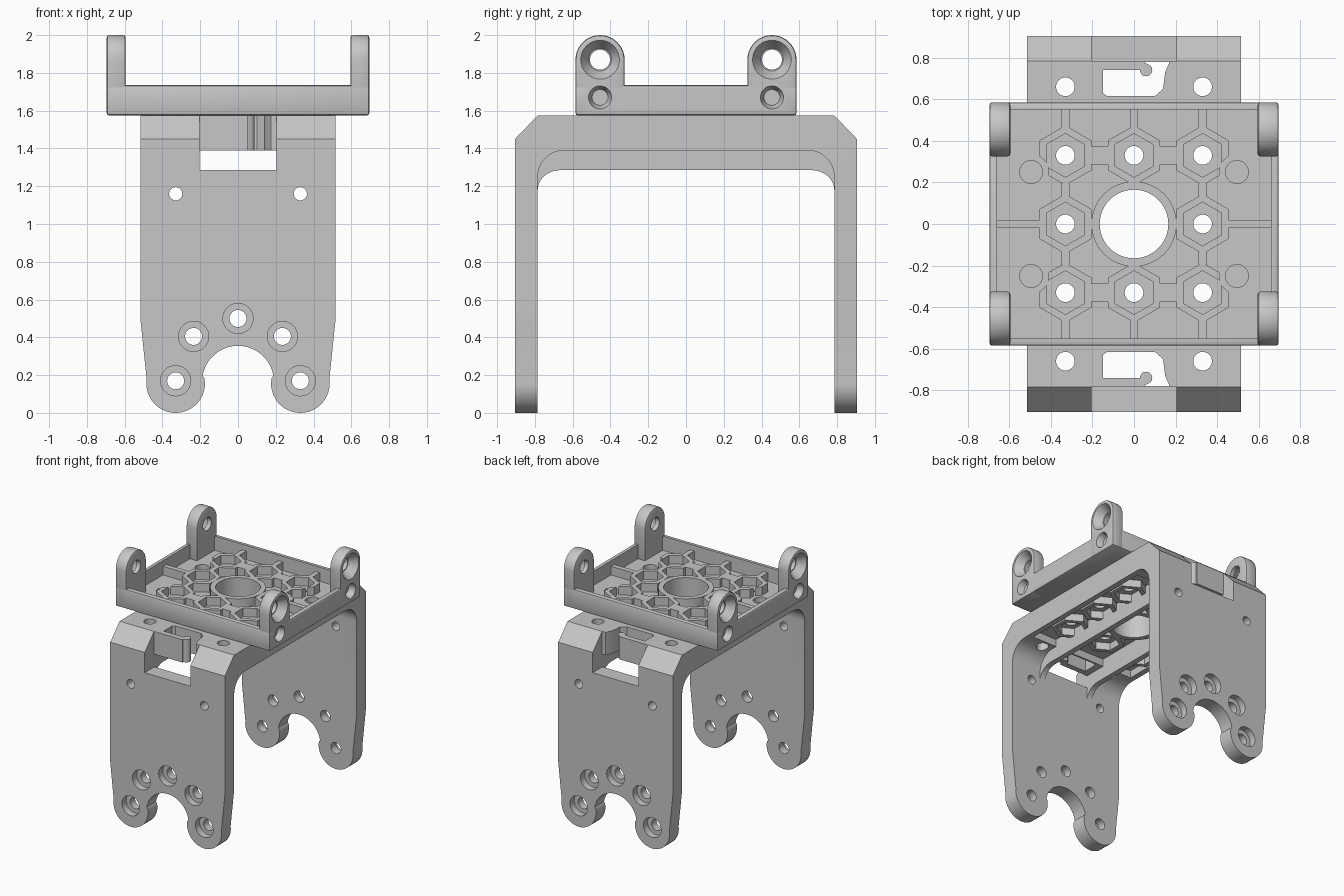
import bpy, bmesh
from math import sin, cos, pi

if "Cube" in bpy.data.objects:
    bpy.data.objects.remove(bpy.data.objects["Cube"])

grey = bpy.data.materials.new("plain grey")
grey.use_nodes = True
COLOR = (0.57, 0.57, 0.57, 1)
grey.diffuse_color = COLOR
grey.node_tree.nodes["Principled BSDF"].inputs["Base Color"].default_value = COLOR

SIGNS = (-1, 1)
CORNERS = [(sx, sy) for sx in SIGNS for sy in SIGNS]


def place(p, t, axis):
    u, v = p
    return {"x": (t, u, v), "y": (u, t, v), "z": (u, v, t)}[axis]


def arc(cx, cy, rx, ry, a0, a1, n=10):
    """Points on an elliptical arc, angles in degrees."""
    angles = [(a0 + (a1 - a0) * i / n) * pi / 180 for i in range(n + 1)]
    return [(cx + rx * cos(a), cy + ry * sin(a)) for a in angles]


def circle(cx, cy, r, n=32):
    return arc(cx, cy, r, r, 90, 450, n)[:-1]


def loft(bm, pts_a, a, pts_b, b, axis):
    """Closed solid between two outlines."""
    va = [bm.verts.new(place(p, a, axis)) for p in pts_a]
    vb = [bm.verts.new(place(p, b, axis)) for p in pts_b]
    bm.faces.new(va)
    bm.faces.new(vb)
    for i in range(len(va)):
        bm.faces.new((va[i - 1], va[i], vb[i], vb[i - 1]))


def prism(bm, pts, a, b, axis):
    loft(bm, pts, a, pts, b, axis)


def box(bm, x0, x1, y0, y1, z0, z1):
    prism(bm, [(x0, y0), (x1, y0), (x1, y1), (x0, y1)], z0, z1, "z")


def tube(bm, outer, inner, z0, z1):
    """Hollow column with matching outer and inner outlines."""
    loops = [[bm.verts.new((x, y, z)) for x, y in pts]
             for pts, z in ((outer, z0), (outer, z1), (inner, z1), (inner, z0))]
    for k in range(4):
        p, q = loops[k - 1], loops[k]
        for i in range(len(p)):
            bm.faces.new((p[i - 1], p[i], q[i], q[i - 1]))


def finish(name, bm):
    bmesh.ops.recalc_face_normals(bm, faces=bm.faces)
    mesh = bpy.data.meshes.new(name)
    bm.to_mesh(mesh)
    bm.free()
    mesh.materials.append(grey)
    ob = bpy.data.objects.new(name, mesh)
    bpy.context.collection.objects.link(ob)
    return ob


def apply(ob, mod):
    bpy.context.view_layer.objects.active = ob
    bpy.ops.object.modifier_apply(modifier=mod.name)


def carve(obs, bm, operation="DIFFERENCE"):
    cutter = finish("cutter", bm)
    for ob in obs:
        mod = ob.modifiers.new("carve", "BOOLEAN")
        mod.operation, mod.object, mod.solver = operation, cutter, "EXACT"
        apply(ob, mod)
    bpy.data.objects.remove(cutter)


def bevel(ob, width):
    mod = ob.modifiers.new("bevel", "BEVEL")
    mod.width, mod.segments, mod.limit_method = width, 2, "ANGLE"
    apply(ob, mod)


def mirrored(half):
    return half + [(-u, v) for u, v in reversed(half)]


# U-shaped bracket: side profile trimmed to the front outline
PITCH = 0.33
profile = [(0.785, 1.575), (0.905, 1.45), (0.905, 0), (0.785, 0)]
profile += arc(0.645, 1.25, 0.14, 0.14, 0, 90)
bm = bmesh.new()
prism(bm, mirrored(profile), -0.515, 0.515, "x")
bracket = finish("bracket", bm)

bm = bmesh.new()
half = arc(0, 0.165, 0.19, 0.19, 90, 10) + arc(0.33, 0.155, 0.155, 0.155, 170, 368, 24)
half = half[1:] + [(0.515, 0.48), (0.515, 1.7)]
prism(bm, [(0, 0.355)] + mirrored(half), -1, 1, "y")
carve([bracket], bm, "INTERSECT")

# Underside recess and end windows
bm = bmesh.new()
box(bm, -0.47, 0.47, -0.6, 0.6, 1.2, 1.45)
carve([bracket], bm)
bm = bmesh.new()
box(bm, -0.205, 0.205, -1, 1, 1.285, 1.39)
carve([bracket], bm)
bm = bmesh.new()
for s in SIGNS:
    box(bm, -0.205, 0.205, s * 0.785, s, 1.285, 1.7)
carve([bracket], bm)

# Hooked cable slots
slot = [(-0.15, 0.74), (-0.15, 0.63), (-0.13, 0.615), (0.1, 0.615), (0.14, 0.65),
        (0.15, 0.73), (0.18, 0.8), (0.05, 0.8), (0.05, 0.775)]
slot += arc(0.058, 0.74, 0.03, 0.03, 70, -180)
bm = bmesh.new()
for s in SIGNS:
    prism(bm, [(x, s * y) for x, y in slot], 1.3, 1.7, "z")
carve([bracket], bm)

# Leg screw holes and outer counterbores
leg_holes = [(-0.33, 0.17), (0.33, 0.17), (-0.235, 0.405), (0.235, 0.405), (0, 0.5)]
bm = bmesh.new()
for x, z in leg_holes:
    prism(bm, circle(x, z, 0.045), -1, 1, "y")
for s in SIGNS:
    prism(bm, circle(s * PITCH, 1.16, 0.035), -1, 1, "y")
carve([bracket], bm)
bm = bmesh.new()
for x, z in leg_holes:
    for s in SIGNS:
        prism(bm, circle(x, z, 0.08), s * 0.85, s, "y")
carve([bracket], bm)

# Arched ribs under the bracket
bm = bmesh.new()
arch = [(0.79, 1.46), (0.79, 1.18)] + arc(0.665, 1.18, 0.12, 0.105, 0, 90)
for s in SIGNS:
    prism(bm, mirrored(arch), s * 0.205, s * 0.25, "x")
finish("underside_ribs", bm)

# Tray with open top
bm = bmesh.new()
box(bm, -0.695, 0.695, -0.585, 0.585, 1.575, 1.735)
tray = finish("tray", bm)
bevel(tray, 0.012)
bm = bmesh.new()
box(bm, -0.66, 0.66, -0.55, 0.55, 1.62, 1.9)
carve([tray], bm)

# Vertical holes through tray and bracket
sites = [(i * PITCH, j * PITCH) for i in (-1, 0, 1) for j in (-1, 0, 1) if i or j]
bm = bmesh.new()
for x, y in sites + [(sx * PITCH, sy * 0.66) for sx, sy in CORNERS]:
    prism(bm, circle(x, y, 0.045), 1.1, 1.8, "z")
prism(bm, circle(0, 0, 0.165, 48), 1.1, 1.8, "z")
carve([bracket, tray], bm)
bm = bmesh.new()
for sx, sy in CORNERS:
    prism(bm, circle(sx * 0.495, sy * 0.25, 0.055), 1.576, 1.8, "z")
carve([tray], bm)

# Corner ears with screw seats
ears = []
for sx, sy in CORNERS:
    bm = bmesh.new()
    outline = [(0.585, 1.575)] + arc(0.455, 1.87, 0.13, 0.13, 0, 180, 20) + [(0.325, 1.575)]
    prism(bm, [(sy * u, v) for u, v in outline], sx * 0.595, sx * 0.695, "x")
    ear = finish("corner_ear", bm)
    bevel(ear, 0.012)
    ears.append(ear)
bm = bmesh.new()
for sx, sy in CORNERS:
    prism(bm, circle(sy * 0.455, 1.87, 0.053), sx * 0.5, sx * 0.8, "x")
carve(ears, bm)
bm = bmesh.new()
for sx, sy in CORNERS:
    y = sy * 0.455
    loft(bm, circle(y, 1.87, 0.06), sx * 0.63, circle(y, 1.87, 0.106), sx * 0.7, "x")
    loft(bm, circle(y, 1.67, 0.042), sx * 0.645, circle(y, 1.67, 0.063), sx * 0.7, "x")
carve(ears + [tray], bm)

# Hexagonal nut pockets on the tray floor, corner ones trimmed for the side holes
bm = bmesh.new()
for x, y in sites:
    tube(bm, circle(x, y, 0.144, 6), circle(x, y, 0.105, 6), 1.61, 1.69)
pockets = finish("tray_hex_pockets", bm)
bm = bmesh.new()
for sx, sy in CORNERS:
    prism(bm, circle(sx * 0.495, sy * 0.25, 0.085), 1.5, 1.8, "z")
carve([pockets], bm)

# Hexagonal pockets and hubs below the bracket
bm = bmesh.new()
for x, y in sites:
    tube(bm, circle(x, y, 0.144, 6), circle(x, y, 0.105, 6), 1.39, 1.455)
finish("underside_hex_pockets", bm)
bm = bmesh.new()
for z0, z1 in ((1.39, 1.455), (1.61, 1.69)):
    tube(bm, circle(0, 0, 0.205, 48), circle(0, 0, 0.165, 48), z0, z1)
finish("center_hubs", bm)

# Webs joining the pockets and the tray walls
bm = bmesh.new()
w = 0.02
for s in SIGNS:
    box(bm, s * 0.45, s * 0.665, -w, w, 1.61, 1.69)
    for x in (-PITCH, 0, PITCH):
        box(bm, x - w, x + w, s * 0.46, s * 0.555, 1.61, 1.69)
for sx, sy in CORNERS:
    x, y = sx * PITCH, sy * PITCH
    box(bm, sx * 0.12, sx * 0.21, y - 0.045, y + 0.045, 1.61, 1.69)
    box(bm, x - w, x + w, sy * 0.135, sy * 0.195, 1.61, 1.69)
finish("tray_webs", bm)

# Smooth the round surfaces, keep edges sharp
for ob in bpy.context.collection.objects:
    if ob.type == "MESH" and grey.name in ob.data.materials:
        bpy.ops.object.select_all(action="DESELECT")
        ob.select_set(True)
        bpy.context.view_layer.objects.active = ob
        bpy.ops.object.shade_smooth_by_angle()
